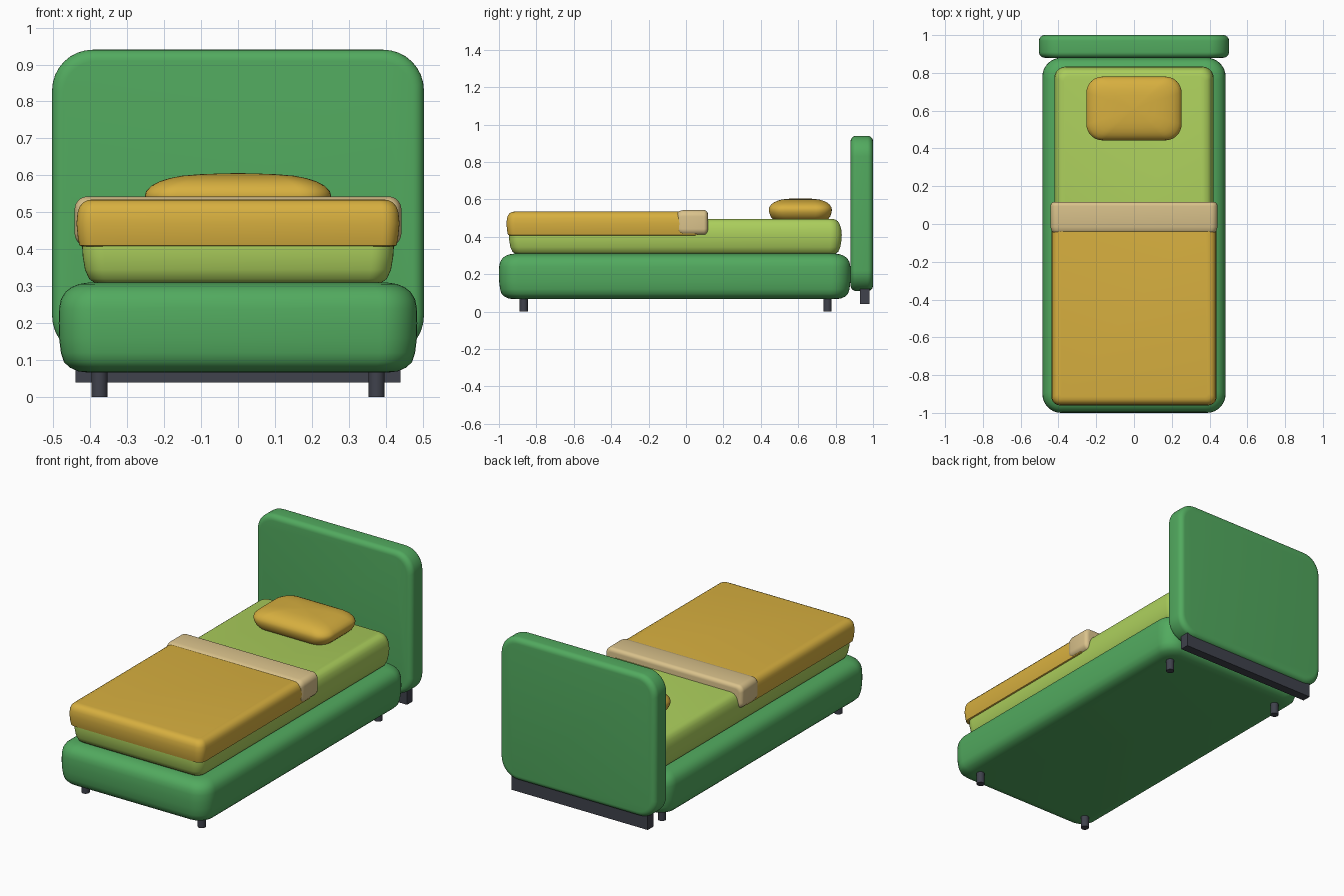
import bpy, bmesh, math

if "Cube" in bpy.data.objects:
    bpy.data.objects.remove(bpy.data.objects["Cube"])


def material(name, rgb):
    m = bpy.data.materials.new(name)
    m.diffuse_color = (*rgb, 1)
    m.use_nodes = True
    m.node_tree.nodes["Principled BSDF"].inputs["Base Color"].default_value = m.diffuse_color
    return m


GREEN = material("green fabric", (0.084, 0.402, 0.114))
LIME = material("lime sheet", (0.41, 0.62, 0.107))
GOLD = material("gold cloth", (0.68, 0.43, 0.05))
BEIGE = material("beige fold", (0.70, 0.54, 0.26))
DARK = material("dark grey legs", (0.05, 0.054, 0.072))


def finish(bm, name, mat, angle=40):
    bmesh.ops.recalc_face_normals(bm, faces=bm.faces)
    me = bpy.data.meshes.new(name)
    bm.to_mesh(me)
    bm.free()
    me.materials.append(mat)
    ob = bpy.data.objects.new(name, me)
    bpy.context.collection.objects.link(ob)
    bpy.context.view_layer.objects.active = ob
    ob.select_set(True)
    bpy.ops.object.shade_smooth_by_angle(angle=math.radians(angle))
    ob.select_set(False)
    return ob


def soft_box(name, mat, u, v, radius, profile, axis="z", scale=False):
    """Stack of rounded rectangles; profile = (position, inset or scale)."""
    cu, cv = (u[0] + u[1]) / 2, (v[0] + v[1]) / 2
    bm = bmesh.new()
    rings = []
    for w, k in profile:
        hu, hv = (u[1] - u[0]) / 2, (v[1] - v[0]) / 2
        if scale:
            hu, hv, r = hu * k, hv * k, radius * k
        else:
            hu, hv, r = hu - k, hv - k, max(radius - k * 0.6, 0.015)
        ring = []
        for q, (su, sv) in enumerate([(1, 1), (-1, 1), (-1, -1), (1, -1)]):
            for i in range(9):
                a = math.pi / 2 * (q + i / 8)
                p = cu + su * (hu - r) + r * math.cos(a)
                t = cv + sv * (hv - r) + r * math.sin(a)
                ring.append(bm.verts.new((p, t, w) if axis == "z" else (p, w, t)))
        rings.append(ring)
    n = len(rings[0])
    for a, b in zip(rings, rings[1:]):
        for i in range(n):
            j = (i + 1) % n
            bm.faces.new((a[i], a[j], b[j], b[i]))
    bm.faces.new(rings[0])
    bm.faces.new(rings[-1])
    return finish(bm, name, mat)


def rounded(lo, hi, r, steps=6):
    """Profile with quarter-round edges at both ends."""
    arc = [(r * (1 - math.cos(math.pi / 2 * i / steps)),
            r * (1 - math.sin(math.pi / 2 * i / steps))) for i in range(steps + 1)]
    return [(lo + d, k) for d, k in arc] + [(hi - d, k) for d, k in reversed(arc)]


# upholstered base and headboard
soft_box("bed_base", GREEN, (-0.485, 0.485), (-1.0, 0.88), 0.10,
         [(0.067, 0.075), (0.07, 0.053), (0.08, 0.03), (0.095, 0.014), (0.12, 0.006),
          (0.16, 0.001), (0.2, 0), (0.24, 0.001), (0.265, 0.006), (0.285, 0.018),
          (0.298, 0.035), (0.306, 0.055), (0.31, 0.08)])
soft_box("headboard", GREEN, (-0.503, 0.503), (0.11, 0.94), 0.11,
         rounded(0.88, 1.0, 0.03), axis="y")

# mattress
soft_box("mattress", LIME, (-0.422, 0.422), (-0.947, 0.833), 0.06,
         [(0.305, 0.05), (0.309, 0.035), (0.32, 0.019), (0.345, 0.008), (0.38, 0.002),
          (0.41, 0), (0.44, 0.003), (0.465, 0.01), (0.482, 0.02), (0.491, 0.032),
          (0.496, 0.05)])

# blanket with turned-over fold
soft_box("blanket", GOLD, (-0.437, 0.437), (-0.96, 0.09), 0.045,
         [(0.408, 0.014), (0.411, 0.008), (0.43, 0.004), (0.47, 0), (0.5, 0.003),
          (0.515, 0.008), (0.527, 0.018), (0.533, 0.03), (0.535, 0.045)])
soft_box("blanket_fold", BEIGE, (-0.442, 0.442), (0.408, 0.543), 0.035,
         [(-0.052, 0.03), (-0.045, 0.012), (-0.035, 0.005), (-0.015, 0)]
         + rounded(0.0, 0.117, 0.022)[7:], axis="y")

# pillow
soft_box("pillow", GOLD, (-0.252, 0.252), (0.443, 0.78), 0.085,
         [(0.485, 0.8), (0.494, 0.88), (0.51, 0.95), (0.53, 0.99), (0.545, 1),
          (0.558, 0.985), (0.572, 0.93), (0.584, 0.84), (0.592, 0.74), (0.599, 0.6),
          (0.603, 0.42), (0.605, 0.2), (0.606, 0.05)], scale=True)

# plinth under the headboard
bm = bmesh.new()
bmesh.ops.create_cube(bm, size=1)
for vert in bm.verts:
    x, y, z = vert.co
    vert.co = (x * 0.88, 0.955 + y * 0.052, 0.085 + z * 0.09)
finish(bm, "headboard_plinth", DARK, 30)

# round legs
for end, y in (("front", -0.868), ("rear", 0.757)):
    for side, x in (("left", -0.375), ("right", 0.375)):
        bm = bmesh.new()
        bmesh.ops.create_cone(bm, cap_ends=True, segments=20,
                              radius1=0.022, radius2=0.022, depth=0.09)
        bmesh.ops.translate(bm, verts=bm.verts, vec=(x, y, 0.045))
        finish(bm, f"{end}_{side}_leg", DARK)
